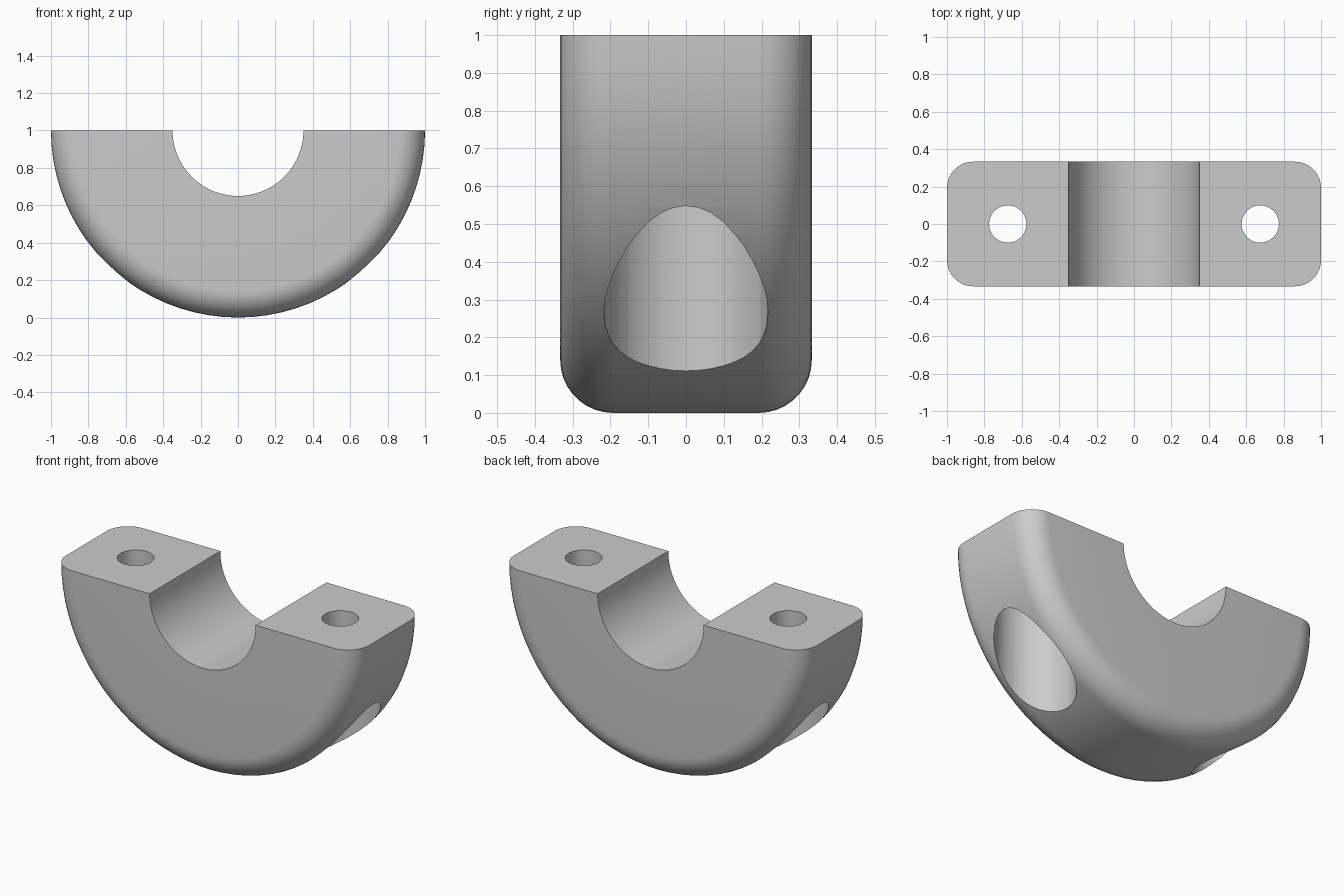
import bpy, bmesh
from math import pi, sin, cos, radians
from mathutils import Vector

OUTER, BORE, HALF_WIDTH, FILLET = 1.0, 0.35, 0.333, 0.14
BOLT_X, BOLT_R, POCKET_R, POCKET_TOP = 0.675, 0.1, 0.217, 0.75

default = bpy.data.objects.get("Cube")
if default:
    bpy.data.objects.remove(default)

grey = bpy.data.materials.new("plain grey")
grey.use_nodes = True
colour = (0.6, 0.6, 0.6, 1)
grey.diffuse_color = colour
grey.node_tree.nodes["Principled BSDF"].inputs["Base Color"].default_value = colour


def clamp_half():
    """Rounded cross-section swept half a turn about the bore axis."""
    bm = bmesh.new()
    section = [(BORE, -HALF_WIDTH)]
    for side, angles in ((-1, range(-90, 1, 10)), (1, range(0, 91, 10))):
        for a in angles:
            section.append((OUTER - FILLET + FILLET * cos(radians(a)),
                            side * (HALF_WIDTH - FILLET) + FILLET * sin(radians(a))))
    section.append((BORE, HALF_WIDTH))
    verts = [bm.verts.new((r, y, 1)) for r, y in section]
    edges = [bm.edges.new((v, verts[i - 1])) for i, v in enumerate(verts)]
    bmesh.ops.spin(bm, geom=verts + edges, cent=(0, 0, 1), axis=(0, 1, 0),
                   angle=pi, steps=40)
    # Close the two flat mating faces
    bmesh.ops.holes_fill(bm, edges=[e for e in bm.edges if e.is_boundary], sides=0)
    bmesh.ops.recalc_face_normals(bm, faces=bm.faces)
    mesh = bpy.data.meshes.new("clamp_half")
    bm.to_mesh(mesh)
    bm.free()
    obj = bpy.data.objects.new("clamp_half", mesh)
    bpy.context.collection.objects.link(obj)
    mesh.materials.append(grey)
    return obj


def drill(target, x, radius, bottom, top, sides):
    """Cut a vertical round hole and discard the cutter."""
    bpy.ops.mesh.primitive_cylinder_add(vertices=sides, radius=radius, depth=top - bottom,
                                        location=(x, 0, (top + bottom) / 2))
    cutter = bpy.context.object
    cutter.name = "hole_cutter"
    cutter.hide_render = True
    cutter.data.materials.append(grey)
    mod = target.modifiers.new("hole", 'BOOLEAN')
    mod.operation, mod.solver, mod.object = 'DIFFERENCE', 'EXACT', cutter
    bpy.context.view_layer.objects.active = target
    bpy.ops.object.modifier_apply(modifier=mod.name)
    bpy.data.objects.remove(cutter)


body = clamp_half()
# Bolt hole and wide bolt head pocket on each side
for side in (-1, 1):
    drill(body, side * BOLT_X, POCKET_R, -0.2, POCKET_TOP, 40)
    drill(body, side * BOLT_X, BOLT_R, 0.4, 1.2, 24)

bpy.ops.object.select_all(action='DESELECT')
body.select_set(True)
bpy.context.view_layer.objects.active = body
bpy.ops.object.shade_smooth_by_angle(angle=radians(30))
